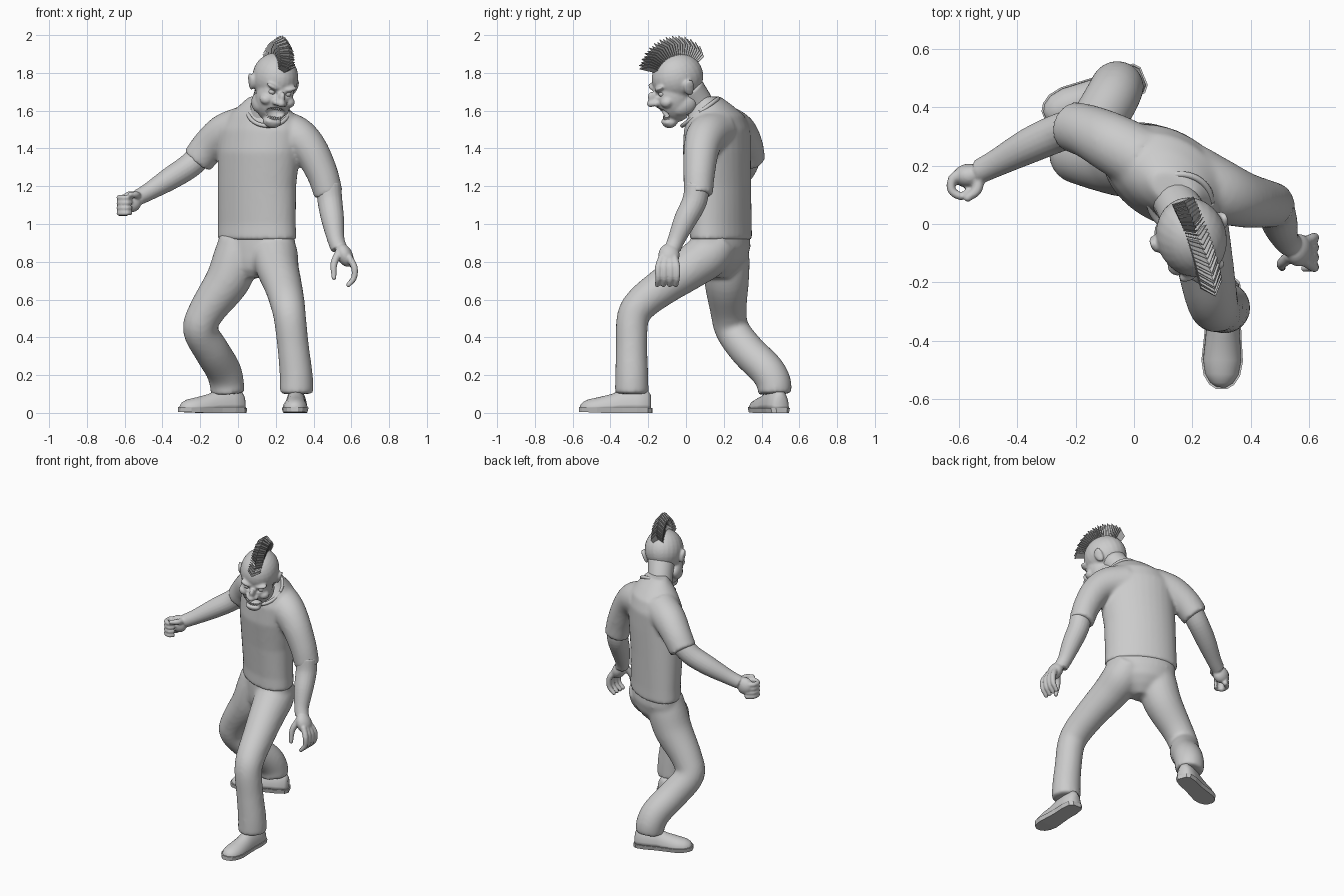
import bpy, bmesh
from math import radians, sin, cos, pi
from mathutils import Vector, Matrix

cube = bpy.data.objects.get("Cube")
if cube:
    bpy.data.objects.remove(cube)

grey = bpy.data.materials.new("clay_grey")
grey.use_nodes = True
grey.diffuse_color = (0.6, 0.6, 0.6, 1)
grey.node_tree.nodes["Principled BSDF"].inputs["Base Color"].default_value = (0.6, 0.6, 0.6, 1)


# ---------- helpers ----------
def finish(name, bm, matrix=None, smooth=True):
    bmesh.ops.recalc_face_normals(bm, faces=bm.faces)
    mesh = bpy.data.meshes.new(name)
    bm.to_mesh(mesh)
    bm.free()
    mesh.materials.append(grey)
    if smooth:
        mesh.shade_smooth()
    ob = bpy.data.objects.new(name, mesh)
    bpy.context.scene.collection.objects.link(ob)
    if matrix:
        ob.matrix_world = matrix
    return ob


def fuse(ob, voxel, iterations):
    """Merge overlapping volumes into one soft skin."""
    rm = ob.modifiers.new("fuse", 'REMESH')
    rm.mode = 'VOXEL'
    rm.voxel_size = voxel
    rm.use_smooth_shade = True
    sm = ob.modifiers.new("soften", 'SMOOTH')
    sm.factor = 0.5
    sm.iterations = iterations


def loft(bm, rings):
    loops = [[bm.verts.new(p) for p in ring] for ring in rings]
    n = len(loops[0])
    for a, b in zip(loops, loops[1:]):
        for i in range(n):
            j = (i + 1) % n
            bm.faces.new((a[i], a[j], b[j], b[i]))
    bm.faces.new(loops[0])
    bm.faces.new(loops[-1])


def ball(bm, centre, radii, tilt=0):
    m = Matrix.Translation(centre) @ Matrix.Rotation(tilt, 4, 'Y') @ Matrix.Diagonal((*radii, 1))
    bmesh.ops.create_uvsphere(bm, u_segments=24, v_segments=16, radius=1, matrix=m)


def spline(points, steps=5):
    """Smooth path through (x, y, z, radius) points."""
    p = [Vector(q) for q in points]
    p = [2 * p[0] - p[1]] + p + [2 * p[-1] - p[-2]]
    out = []
    for a, b, c, d in zip(p, p[1:], p[2:], p[3:]):
        for k in range(steps):
            t = k / steps
            out.append(0.5 * (2 * b + (c - a) * t + (2 * a - 5 * b + 4 * c - d) * t * t
                              + (3 * b - a - 3 * c + d) * t ** 3))
    return out + [p[-2]]


def tube(bm, points, round_ends=False, sides=20):
    path = spline(points)
    pos = [q.to_3d() for q in path]
    rings, old, side = [], None, None
    for i, c in enumerate(pos):
        tan = (pos[min(i + 1, len(pos) - 1)] - pos[max(i - 1, 0)]).normalized()
        if old is None:
            side = tan.orthogonal().normalized()
        else:
            side = old.rotation_difference(tan) @ side
        old, up = tan, tan.cross(side)
        rings.append([c + path[i][3] * (cos(a) * side + sin(a) * up)
                      for a in (2 * pi * k / sides for k in range(sides))])
    loft(bm, rings)
    if round_ends:
        for c, q in ((pos[0], path[0]), (pos[-1], path[-1])):
            ball(bm, c, [q[3]] * 3)


def trunk(bm, stations, turn=radians(-30)):
    """Stack of turned ellipses: (x, y, z, half width, half depth)."""
    rot = Matrix.Rotation(turn, 3, 'Z')
    loft(bm, [[Vector((x, y, z)) + rot @ Vector((a * cos(t), b * sin(t), 0))
               for t in (2 * pi * k / 32 for k in range(32))] for x, y, z, a, b in stations])


# ---------- shirt ----------
bm = bmesh.new()
trunk(bm, [(.1, .185, .915, .229, .138), (.1, .185, 1.0, .225, .136), (.1, .176, 1.2, .225, .146),
           (.11, .163, 1.38, .235, .158), (.118, .165, 1.5, .235, .152), (.125, .16, 1.575, .19, .132),
           (.13, .14, 1.625, .135, .1), (.135, .125, 1.66, .1, .068), (.135, .12, 1.675, .08, .05)])
tube(bm, [(.19, .17, 1.5, .11), (.3, .11, 1.468, .108), (.38, .082, 1.395, .095),
          (.445, .07, 1.27, .084), (.48, .065, 1.155, .077)])
tube(bm, [(.03, .22, 1.515, .11), (-.07, .275, 1.48, .104), (-.15, .315, 1.415, .093),
          (-.215, .335, 1.335, .086)])
fuse(finish("shirt", bm), .011, 8)

bm = bmesh.new()
ring = [(.16 + .106 * cos(t), .075 + .095 * sin(t), 1.592 + .072 * sin(t), .011)
        for t in (2 * pi * k / 16 for k in range(17))]
tube(bm, ring, sides=10)
finish("collar", bm)

# ---------- trousers ----------
bm = bmesh.new()
trunk(bm, [(.1, .185, .96, .215, .125), (.105, .185, .88, .219, .13), (.1, .18, .81, .19, .122),
           (.09, .17, .76, .12, .1), (.085, .165, .715, .05, .06)])
tube(bm, [(.19, .19, .92, .1), (.195, .12, .84, .122), (.21, .02, .765, .113), (.24, -.12, .67, .1),
          (.262, -.235, .58, .092), (.275, -.282, .5, .086), (.292, -.288, .35, .084),
          (.308, -.287, .2, .088), (.31, -.287, .1, .09)])
tube(bm, [(.01, .215, .92, .11), (-.01, .215, .82, .122), (-.055, .215, .7, .119),
          (-.165, .225, .54, .097), (-.2, .245, .44, .092), (-.14, .325, .33, .094),
          (-.08, .425, .23, .094), (-.06, .465, .16, .092), (-.055, .47, .1, .089)])
fuse(finish("trousers", bm), .011, 12)


# ---------- shoes ----------
def shoe(name, heel, toe):
    heel, toe = Vector((*heel, 0)), Vector((*toe, 0))
    along = toe - heel
    across = along.normalized().cross(Vector((0, 0, 1)))
    shape = [(0, .03, .07), (.05, .05, .1), (.2, .058, .11), (.4, .056, .105), (.55, .06, .078),
             (.75, .066, .06), (.88, .058, .05), (.96, .04, .036), (1, .018, .018)]
    bm = bmesh.new()
    loft(bm, [[heel + along * t + across * w * cos(a) + Vector((0, 0, .022 + h * sin(a)))
               for a in (pi * k / 14 for k in range(15))] for t, w, h in shape])
    finish(name + "_upper", bm)
    bm = bmesh.new()
    loft(bm, [[heel + along * (t * 1.03 - .015) + across * w * 1.08 * s
               + Vector((0, 0, z + .02 * max(0, t - .7)))
               for s, z in ((-.9, 0), (.9, 0), (1, .026), (-1, .026))] for t, w, h in shape])
    finish(name + "_sole", bm, smooth=False)


shoe("left_shoe", (.31, -.185), (.3, -.56))
shoe("right_shoe", (.03, .505), (-.305, .37))

# ---------- right arm with closed fist ----------
bm = bmesh.new()
tube(bm, [(-.19, .33, 1.37, .068), (-.26, .312, 1.305, .066), (-.36, .268, 1.24, .061),
          (-.47, .21, 1.172, .047), (-.53, .18, 1.14, .042)])
ball(bm, (-.565, .165, 1.118), (.055, .042, .056))
for i in range(4):
    z = 1.058 + .027 * i
    tube(bm, [(-.59, .18, z, .016), (-.622, .155, z, .016), (-.625, .115, z, .015),
              (-.592, .095, z, .014), (-.57, .11, z, .012)], True, 10)
tube(bm, [(-.53, .155, 1.15, .02), (-.54, .115, 1.155, .018), (-.57, .09, 1.155, .014)], True, 10)
fuse(finish("right_arm", bm), .006, 3)

# ---------- left arm with open hand ----------
bm = bmesh.new()
tube(bm, [(.48, .06, 1.21, .066), (.487, .045, 1.12, .066), (.502, -.005, 1.02, .06),
          (.518, -.05, .92, .046), (.535, -.07, .87, .043)])
ball(bm, (.565, -.09, .835), (.042, .056, .065), radians(-25))
for i in range(4):
    y = -.048 - .033 * i
    tube(bm, [(.59, -.09 + (y + .09) * .7, .82, .019), (.616, y, .77, .018),
              (.614, y, .715, .016), (.585, y - .005, .678, .013)], True, 10)
tube(bm, [(.535, -.11, .85, .022), (.508, -.135, .79, .019), (.508, -.15, .715, .013)], True, 10)
fuse(finish("left_arm", bm), .006, 3)

# ---------- head: bowed, turned and tipped ----------
HEAD = (Matrix.Translation((.197, -.045, 1.775)) @ Matrix.Rotation(radians(17), 4, 'Z')
        @ Matrix.Rotation(radians(22), 4, 'X') @ Matrix.Rotation(radians(8), 4, 'Y'))
bm = bmesh.new()
ball(bm, (0, 0, 0), (.12, .14, .13))                    # skull
ball(bm, (0, -.06, -.09), (.1, .1, .135))               # face
ball(bm, (0, -.118, -.205), (.05, .042, .034))          # chin
ball(bm, (0, -.142, -.197), (.046, .02, .014))          # lower lip
ball(bm, (0, -.166, -.05), (.018, .026, .036))          # nose bridge
ball(bm, (0, -.183, -.074), (.024, .024, .02))          # nose tip
for s in (-1, 1):
    ball(bm, (s * .024, -.165, -.079), (.018, .02, .016))              # nostril
    ball(bm, (s * .045, -.129, -.006), (.042, .024, .014), s * -.3)    # brow
    ball(bm, (s * .062, -.116, -.085), (.036, .036, .03))              # cheek
    ball(bm, (s * .068, -.035, -.14), (.035, .07, .05))                # jaw
    ball(bm, (s * .122, .005, -.045), (.014, .028, .044), s * .25)     # ear
    ball(bm, (s * .13, .018, -.03), (.01, .02, .032), s * .25)
head = finish("head", bm, HEAD)
fuse(head, .006, 4)

# eye sockets and open mouth
bm = bmesh.new()
ball(bm, (0, -.163, -.15), (.062, .062, .037))
for s in (-1, 1):
    ball(bm, (s * .045, -.15, -.036), (.027, .022, .014), s * -.2)
cutter = finish("face_cutter", bm, HEAD)
cutter.hide_render = True
cutter.hide_viewport = True
cut = head.modifiers.new("openings", 'BOOLEAN')
cut.operation = 'DIFFERENCE'
cut.object = cutter
fuse(head, .006, 2)

bm = bmesh.new()
for s in (-1, 1):
    ball(bm, (s * .045, -.122, -.037), (.019, .019, .016))
finish("eyes", bm, HEAD)

bm = bmesh.new()
for z in (-.121, -.178):
    for i in range(7):
        x = (i - 3) * .0115
        ball(bm, (x, -.14 + x * x * 11, z), (.006, .005, .01))
finish("teeth", bm, HEAD)

bm = bmesh.new()
tube(bm, [(.13, .1, 1.56, .08), (.15, .065, 1.64, .078), (.18, .01, 1.72, .085)])
finish("neck", bm)

# ---------- mohawk of folded, pointed blades ----------
bm = bmesh.new()
blades = 27
for i in range(blades):
    t = i / (blades - 1)
    a = radians(35 + 115 * t)
    root = Vector((0, -.14 * cos(a), .13 * sin(a))) * .95
    out = Vector((0, -cos(a), sin(a)))
    back = Vector((0, sin(a), cos(a)))
    tall = .092 + .02 * sin(pi * t) - .025 * t + .006 * (i % 2)

    def point(x, h):
        return bm.verts.new(root + Vector((x, 0, 0)) + out * tall * h + back * abs(x) * .6)

    base, tip = point(0, 0), point(0, 1)
    for s in (-1, 1):
        bm.faces.new((base, point(s * .034, 0), point(s * .04, .6), tip))
hair = finish("mohawk", bm, HEAD, smooth=False)
thick = hair.modifiers.new("thickness", 'SOLIDIFY')
thick.thickness = .003
